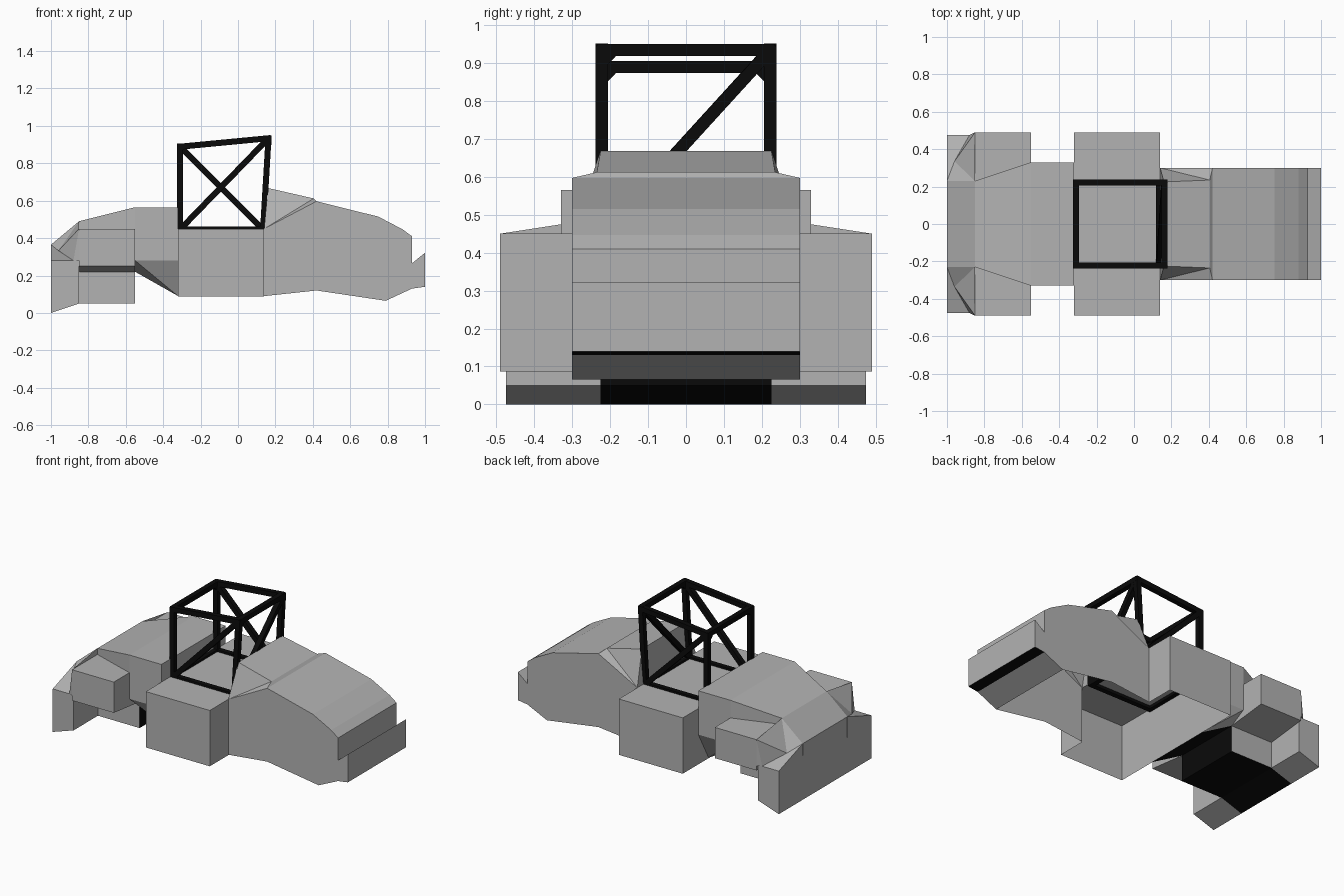
import bpy, bmesh
from mathutils import Vector

if "Cube" in bpy.data.objects:
    bpy.data.objects.remove(bpy.data.objects["Cube"])


def material(name, c):
    m = bpy.data.materials.new(name)
    m.diffuse_color = (c, c, c, 1)
    m.use_nodes = True
    m.node_tree.nodes["Principled BSDF"].inputs["Base Color"].default_value = m.diffuse_color
    return m


GREY = material("body_grey", 0.45)
BLACK = material("frame_black", 0.003)


def finish(name, bm, dark=None):
    """Turn a bmesh into an object; faces passing the dark rule become black."""
    bm.normal_update()
    for f in bm.faces:
        f.material_index = 1 if dark and dark(f) else 0
    me = bpy.data.meshes.new(name)
    bm.to_mesh(me)
    bm.free()
    me.materials.append(GREY)
    me.materials.append(BLACK)
    ob = bpy.data.objects.new(name, me)
    bpy.context.collection.objects.link(ob)
    return ob


def mirrored(pts):
    return [(x, s * y, z) for x, y, z in pts for s in (1, -1)]


def hull(name, pts, dark=None):
    bm = bmesh.new()
    vs = [bm.verts.new(p) for p in pts]
    r = bmesh.ops.convex_hull(bm, input=vs)
    junk = {v for v in r["geom_interior"] + r["geom_unused"] if isinstance(v, bmesh.types.BMVert)}
    bmesh.ops.delete(bm, geom=list(junk), context="VERTS")
    bmesh.ops.dissolve_limit(bm, angle_limit=0.01, verts=bm.verts[:], edges=bm.edges[:])
    bmesh.ops.recalc_face_normals(bm, faces=bm.faces[:])
    return finish(name, bm, dark)


def shell(name, polys, dark=None):
    """Open sheet-metal panel made of a few polygons."""
    bm = bmesh.new()
    for p in polys:
        bm.faces.new([bm.verts.new(v) for v in p])
    bmesh.ops.remove_doubles(bm, verts=bm.verts[:], dist=0.0005)
    bmesh.ops.recalc_face_normals(bm, faces=bm.faces[:])
    return finish(name, bm, dark)


def strip(a, b):
    """Full-width quad between two mirrored points."""
    flip = lambda p: (p[0], -p[1], p[2])
    return [a, b, flip(b), flip(a)]


def both(poly):
    return [poly, [(x, -y, z) for x, y, z in reversed(poly)]]


# nose: side profile, open underneath behind the bumper
W = 0.30
nose = [(0.79, 0.065), (0.93, 0.13), (1.0, 0.14), (1.0, 0.322), (0.93, 0.265),
        (0.93, 0.41), (0.88, 0.447), (0.75, 0.515), (0.42, 0.597)]
prof = [(x, W, z) for x, z in nose]
polys = [strip(a, b) for a, b in zip(prof, prof[1:])]
polys += both(prof + [(0.42, W, 0.12)])
shell("nose", polys,
      lambda f: f.normal.z < -0.95 and f.calc_center_median().z < 0.2)

# cowl: narrows towards the cab, closed by the firewall
low0, low1 = (0.14, W, 0.09), (0.42, W, 0.12)
mid0, mid1 = (0.14, W, 0.45), (0.42, W, 0.597)
top0, top1 = (0.16, 0.225, 0.668), (0.405, 0.235, 0.612)
shell("cowl", both([low0, low1, mid1, mid0]) + both([mid0, mid1, top1])
      + both([mid0, top1, top0])
      + [strip(top0, top1), strip(top1, mid1), strip(mid0, top0)])

# cab tray: open underneath, front closed only outside the cowl
x0, x1, w, z0, z1 = -0.32, 0.14, 0.49, 0.087, 0.45
shell("cab_tray",
      [strip((x0, w, z1), (x1, w, z1)), strip((x0, w, z0), (x0, w, z1))]
      + both([(x0, w, z0), (x1, w, z0), (x1, w, z1), (x0, w, z1)])
      + both([(x1, w, z0), (x1, W, z0), (x1, W, z1), (x1, w, z1)]))

# rear deck
hull("rear_deck_front", mirrored([
    (-0.55, 0.33, 0.565), (-0.32, 0.33, 0.565), (-0.55, 0.33, 0.28), (-0.32, 0.33, 0.28),
    (-0.55, 0.225, 0.22), (-0.32, 0.225, 0.09)]),
    lambda f: f.normal.z < -0.5 and abs(f.normal.y) < 0.1)
hull("rear_deck_back", mirrored([
    (-0.85, 0.23, 0.49), (-0.55, 0.33, 0.565), (-0.85, 0.23, 0.22), (-0.55, 0.33, 0.24)]))

# central underbody
hull("underbody", mirrored([(x, 0.225, z) for x in (-0.85, -0.55) for z in (0.05, 0.22)]),
     lambda f: f.normal.z < -0.5 or f.normal.x > 0.5)

# tail
hull("tail_center", mirrored([
    (-1, 0.225, 0), (-0.85, 0.225, 0.05), (-1, 0.225, 0.365), (-0.85, 0.225, 0.365)]),
    lambda f: f.normal.z < -0.5)
hull("tail_slope", mirrored([
    (-1, 0.23, 0.365), (-0.96, 0.335, 0.333), (-0.85, 0.23, 0.49), (-0.85, 0.23, 0.3)]))

for s, side in ((1, "left"), (-1, "right")):
    def m(pts):
        return [(x, s * y, z) for x, y, z in pts]
    hull("tail_block_" + side, m([
        (-1, 0.225, 0), (-0.85, 0.225, 0.05), (-1, 0.475, 0), (-0.85, 0.475, 0.05),
        (-1, 0.475, 0.28), (-0.85, 0.475, 0.28), (-1, 0.23, 0.365), (-0.85, 0.23, 0.365)]))
    hull("pod_wedge_" + side, m([
        (-0.96, 0.335, 0.333), (-0.85, 0.23, 0.49), (-0.85, 0.49, 0.45),
        (-0.88, 0.475, 0.28), (-0.85, 0.49, 0.28), (-0.85, 0.23, 0.28)]))
    hull("side_pod_" + side, m([
        (x, y, z) for x in (-0.85, -0.55)
        for y, z in ((0.225, 0.22), (0.49, 0.25), (0.49, 0.45), (0.225, 0.45))]))


# roll cage
def bar(name, a, b, t=0.032, ext=0.0):
    a, b = Vector(a), Vector(b)
    d = (b - a).normalized()
    a, b = a - d * ext, b + d * ext
    ref = Vector((0, 1, 0)) if abs(d.y) < 0.9 else Vector((0, 0, 1))
    u = d.cross(ref).normalized()
    v = d.cross(u)
    h = t / 2
    return hull(name, [p + u * i * h + v * j * h for p in (a, b) for i in (1, -1) for j in (1, -1)],
                lambda f: True)


Y = 0.222
RB, RT, FB, FT = (-0.309, 0.447), (-0.309, 0.889), (0.134, 0.447), (0.163, 0.934)
P = lambda p, s: (p[0], s * Y, p[1])
for s, side in ((1, "left"), (-1, "right")):
    for part, a, b in (("rear_post", RB, RT), ("front_post", FB, FT),
                       ("roof_rail", RT, FT), ("base_rail", RB, FB)):
        bar(f"{part}_{side}", P(a, s), P(b, s), ext=0.012)
for part, p in (("rear_base_bar", RB), ("rear_top_bar", RT),
                ("front_base_bar", FB), ("front_top_bar", FT)):
    bar(part, P(p, 1), P(p, -1), ext=0.012)
    # corner gussets inside each crossbar joint
    if "top" in part:
        for s in (1, -1):
            a = Vector(P(p, s))
            bar(part + "_gusset", a + Vector((0, -s * 0.026, -0.006)),
                a + Vector((0, -s * 0.006, -0.026)), 0.03)
bar("brace_left", P(RT, 1), P(FB, 1))
bar("brace_right", P(FT, -1), P(RB, -1))
bar("brace_front", P(FT, 1), P(FB, -1))
